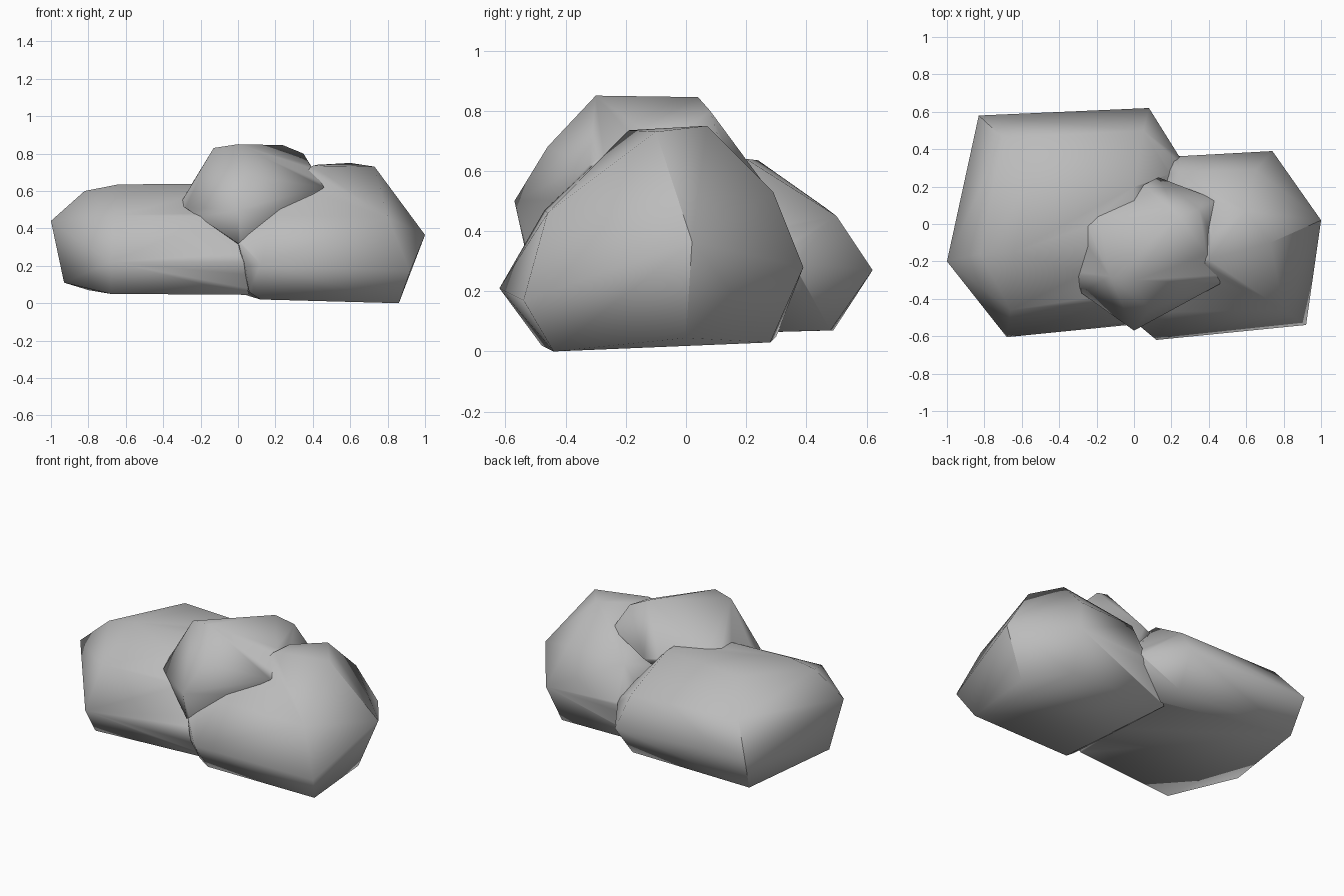
import bpy, bmesh, math
from mathutils import Vector

old = bpy.data.objects.get("Cube")
if old:
    bpy.data.objects.remove(old, do_unlink=True)

# One plain stone colour
stone = bpy.data.materials.new("grey_stone")
stone.use_nodes = True
colour = (0.5, 0.5, 0.5, 1)
stone.diffuse_color = colour
bsdf = stone.node_tree.nodes["Principled BSDF"]
bsdf.inputs["Base Color"].default_value = colour
bsdf.inputs["Roughness"].default_value = 0.9


def boulder(name, corners):
    """Wrap corner points in a convex rock."""
    bm = bmesh.new()
    for corner in corners:
        bm.verts.new(corner)
    bmesh.ops.convex_hull(bm, input=bm.verts[:])
    bmesh.ops.delete(bm, geom=[v for v in bm.verts if not v.link_faces], context='VERTS')
    bmesh.ops.recalc_face_normals(bm, faces=bm.faces[:])
    mesh = bpy.data.meshes.new(name)
    bm.to_mesh(mesh)
    bm.free()
    mesh.materials.append(stone)
    rock = bpy.data.objects.new(name, mesh)
    bpy.context.collection.objects.link(rock)
    return rock


# Corners of the two hard ridges
wide_ridge = [(-.7, .46, .48), (-.83, .58, .3), (-.8, .49, .07)]
tall_ridge = [(.73, -.1, .73), (1, .02, .365), (.87, 0, .045)]

# Wide, low boulder on the -x side
wide = boulder("wide_boulder", wide_ridge + [
    (-1, -.2, .44), (-.93, -.15, .11), (-.82, -.16, .6),          # outer end
    (.08, .62, .27), (.05, .48, .07), (.05, .5, .45),             # back inner corner
    (-.64, -.15, .635), (-.55, .24, .635), (0, .2, .64), (0, -.1, .64),
    (-.68, -.605, .22), (-.68, -.5, .05), (-.66, -.46, .47),      # front outer corner
    (.07, -.53, .22), (.05, -.43, .045), (.02, -.4, .46), (.28, .3, .3)])

# Taller boulder on the +x side
tall = boulder("tall_boulder", tall_ridge + [
    (.92, -.54, .17), (.86, -.44, 0), (.8, -.46, .46),            # front outer corner
    (.12, -.62, .21), (.12, -.48, .02), (.2, -.47, .47),          # front inner corner
    (.04, -.55, .2), (.06, -.48, .06), (0, -.52, .33),
    (.4, -.19, .735), (.42, -.06, .74), (.6, .07, .75),           # top
    (.74, .39, .28), (.7, .28, .03), (.65, .29, .53),             # back outer corner
    (.2, .36, .28), (.02, .3, .05), (.25, .28, .52), (.05, -.1, .5)])

# Small boulder resting on the other two
top = boulder("top_boulder", [
    (0, -.57, .5), (0, -.53, .32), (.08, -.46, .68),              # front
    (-.31, -.28, .53), (-.28, -.37, .51), (-.27, .04, .6),        # -x side
    (-.13, -.28, .83), (0, -.3, .85), (.24, .04, .845),           # top
    (.35, .08, .8), (.385, -.15, .74),                            # +x side
    (.46, -.32, .62), (.44, .13, .64),
    (.13, .25, .57), (.05, .2, .55), (.05, -.1, .25)])

# Fuse the boulders into one outer shell
bpy.context.view_layer.objects.active = wide
for other in (tall, top):
    fuse = wide.modifiers.new("fuse", 'BOOLEAN')
    fuse.operation = 'UNION'
    fuse.solver = 'EXACT'
    fuse.object = other
    bpy.ops.object.modifier_apply(modifier=fuse.name)
    bpy.data.objects.remove(other, do_unlink=True)
wide.name = "boulder_pile"


def on_ridge(edge, ridge):
    return all(any((v.co - Vector(p)).length < .001 for p in ridge) for v in edge.verts)


# Soft stone, hard only in the creases between boulders and along the ridges
bm = bmesh.new()
bm.from_mesh(wide.data)
for face in bm.faces:
    face.smooth = True
for edge in bm.edges:
    crease = edge.is_manifold and edge.calc_face_angle_signed(0) < -.05
    edge.smooth = not (crease or on_ridge(edge, wide_ridge) or on_ridge(edge, tall_ridge))
bm.to_mesh(wide.data)
bm.free()
